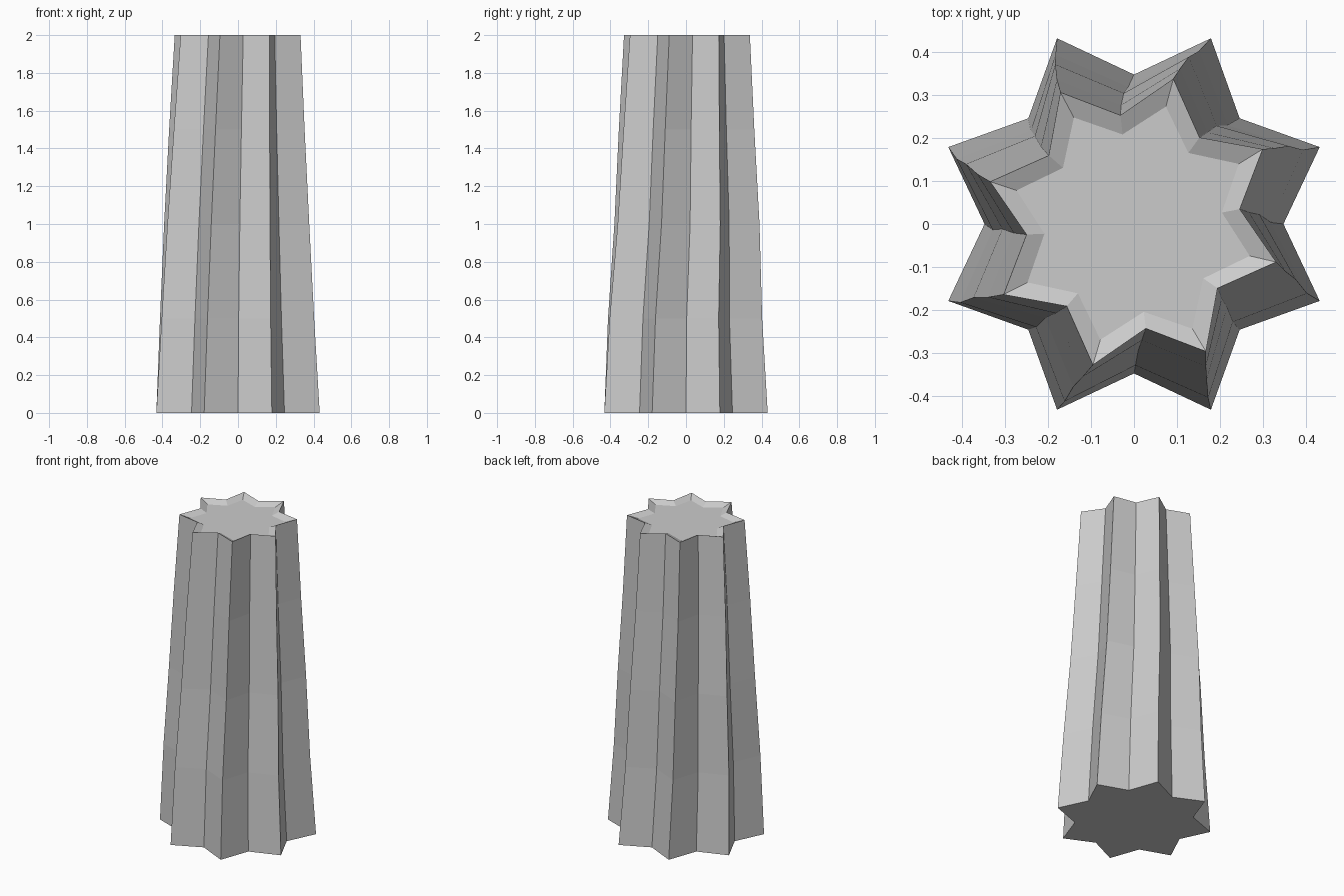
import bpy
import bmesh
from math import cos, sin, radians

cube = bpy.data.objects.get("Cube")
if cube:
    bpy.data.objects.remove(cube, do_unlink=True)

POINTS = 8


def material(name, rgb):
    mat = bpy.data.materials.new(name)
    mat.use_nodes = True
    color = (*rgb, 1.0)
    mat.diffuse_color = color
    mat.node_tree.nodes["Principled BSDF"].inputs["Base Color"].default_value = color
    return mat


def star_ring(bm, z, tip, valley, twist, center):
    """Ring of alternating ridge tips and valleys."""
    ring = []
    for i in range(POINTS * 2):
        a = radians(i * 180 / POINTS + twist)
        r = tip if i % 2 else valley
        ring.append(bm.verts.new((center[0] + r * cos(a), center[1] + r * sin(a), z)))
    return ring


# Fluted trunk: tapering, slightly twisting star sections, then a shallow sunken top
sections = [
    # height, tip radius, valley radius, twist, centre
    (0.0, 0.468, 0.348, 0.0, (0.0, 0.0)),
    (0.5, 0.437, 0.324, 1.5, (-0.005, -0.005)),
    (1.0, 0.407, 0.300, 3.2, (-0.007, 0.005)),
    (1.5, 0.376, 0.275, 5.0, (-0.006, 0.003)),
    (2.0, 0.346, 0.250, 6.8, (-0.002, 0.005)),
    (1.98, 0.282, 0.208, 6.8, (-0.002, 0.002)),
]

bm = bmesh.new()
rings = [star_ring(bm, *s) for s in sections]
for low, high in zip(rings, rings[1:]):
    for i in range(POINTS * 2):
        j = (i + 1) % (POINTS * 2)
        bm.faces.new((low[i], low[j], high[j], high[i]))

# Flat caps
bm.faces.new(list(reversed(rings[0])))
bm.faces.new(rings[-1])
bmesh.ops.recalc_face_normals(bm, faces=bm.faces)

mesh = bpy.data.meshes.new("fluted_column")
bm.to_mesh(mesh)
bm.free()
column = bpy.data.objects.new("fluted_column", mesh)
bpy.context.collection.objects.link(column)
mesh.materials.append(material("light_grey", (0.6, 0.6, 0.6)))
